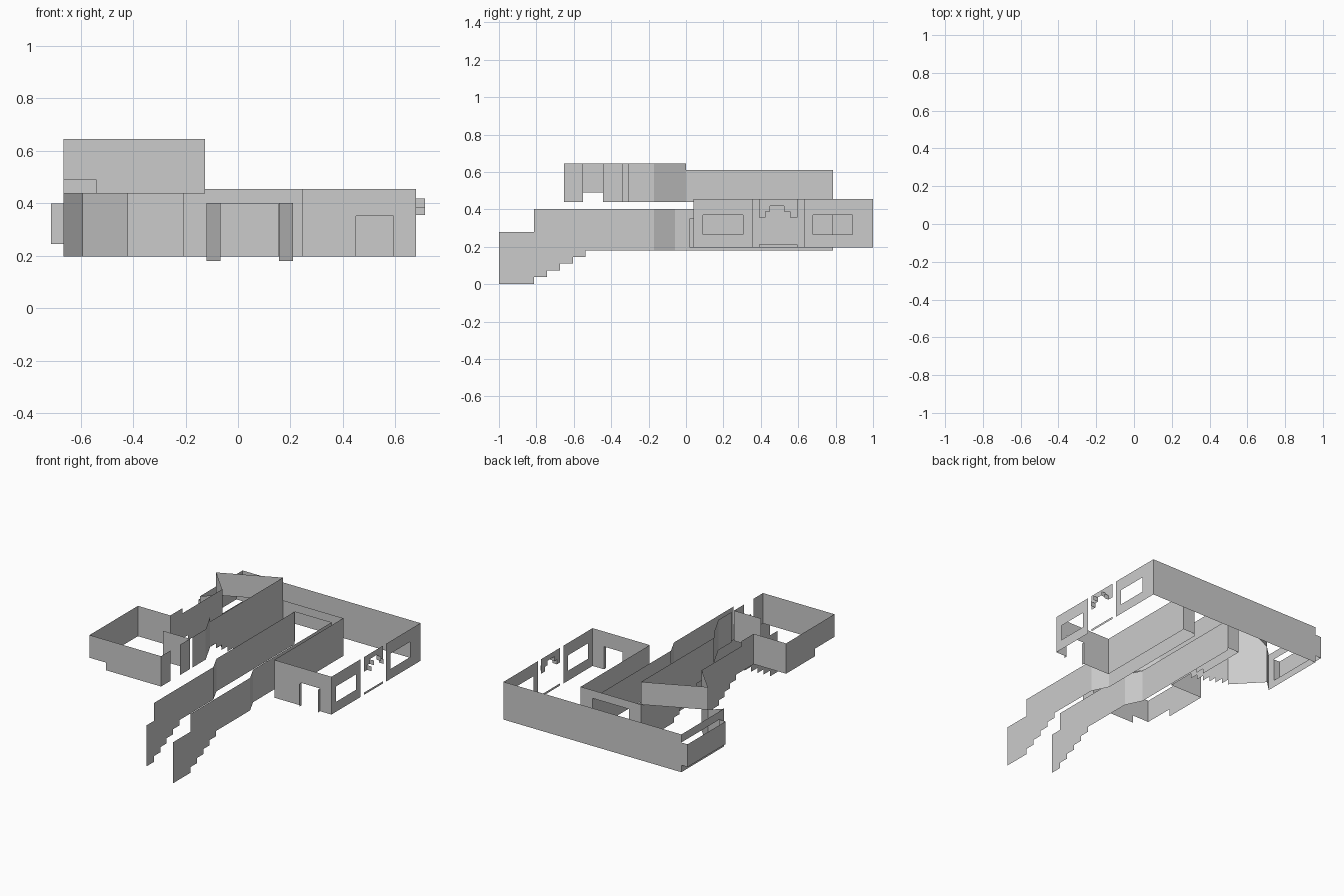
import bpy, bmesh

if "Cube" in bpy.data.objects:
    bpy.data.objects.remove(bpy.data.objects["Cube"])

# Every part is a set of upright, zero-thickness faces: a plan line plus a profile.

def make(name, polys):
    bm = bmesh.new()
    for p in polys:
        bm.faces.new([bm.verts.new(v) for v in p])
    bmesh.ops.remove_doubles(bm, verts=bm.verts, dist=1e-4)
    me = bpy.data.meshes.new(name)
    bm.to_mesh(me)
    bm.free()
    ob = bpy.data.objects.new(name, me)
    bpy.context.collection.objects.link(ob)
    return ob

def quad(a, b, z0, z1):
    return [(*a, z0), (*b, z0), (*b, z1), (*a, z1)]

def along_y(x, profile):
    return [(x, y, z) for y, z in profile]

def along_x(y, profile):
    return [(x, y, z) for x, z in profile]

def path(pts, z0, z1):
    return [quad(a, b, z0, z1) for a, b in zip(pts, pts[1:])]

def window(x, y0, y1, hy0, hy1, hz0, hz1, z0, z1):
    """Panel in the plane x with a rectangular hole."""
    return [quad((x, y0), (x, hy0), z0, z1), quad((x, hy1), (x, y1), z0, z1),
            quad((x, hy0), (x, hy1), z0, hz0), quad((x, hy0), (x, hy1), hz1, z1)]

def stairs(y, z, dy, dz, n):
    """Stepped edge points: rise dz, then run dy, n times."""
    pts = []
    for i in range(n):
        z += dz
        pts += [(y, z), (y + dy, z)]
        y += dy
    return pts

F, T = 0.197, 0.455            # main floor and wall top
L, R = -0.665, 0.678           # left and right outer walls

# Rear hall: back wall, left bay, side walls
make("back_wall", [quad((L, 1), (R, 1), F, T)])
make("left_bay", path([(L, 1), (-0.712, 1), (-0.712, 0.59), (L, 0.59)], 0.245, 0.40))
make("left_wall", [quad((L, 1), (L, 0.59), 0.40, T), quad((L, 1), (L, 0.59), F, 0.245)]
     + path([(L, 0.59), (L, 0.54), (-0.592, 0.61)], F, T))

# Right wall with two windows and a stepped arch between them
for i, (y0, y1, h0, h1) in enumerate([(0.04, 0.355, 0.09, 0.305), (0.63, 1, 0.68, 0.89)]):
    make(f"right_wall_{i}", window(R, y0, y1, h0, h1, 0.265, 0.37, F, T))
arch = [(0.39, 0.355), (0.425, 0.355), (0.425, 0.387), (0.45, 0.387), (0.45, 0.418),
        (0.525, 0.418), (0.525, 0.387), (0.555, 0.387), (0.555, 0.355), (0.595, 0.355)]
make("arch_panel", [along_y(R, arch + [(0.595, T), (0.39, T)])])
make("arch_risers", [quad((R, y), (0.712, y), z0, z1)
                     for ys, z0, z1 in [((0.425, 0.555), 0.355, 0.387), ((0.45, 0.525), 0.387, 0.418)]
                     for y in ys])
make("arch_sill", [quad((R, 0.39), (R, 0.595), F, 0.212)])

# Front wall with door opening and jambs
make("front_wall", [along_x(0.04, [(0.246, F), (0.45, F), (0.45, 0.352), (0.592, 0.352),
                                   (0.592, F), (R, F), (R, T), (0.246, T)])])
make("door_jambs", [quad((x, 0.02), (x, 0.04), F, 0.352) for x in (0.45, 0.592)])
make("inner_side_wall", [quad((0.246, 0.04), (0.246, 0.785), F, T)])
make("inner_cross_wall", [along_x(0.785, [(-0.21, F), (-0.12, F), (-0.12, 0.40), (0.155, 0.40),
                                          (0.155, F), (0.246, F), (0.246, T), (-0.21, T)])])

# Entry stair: stepped side walls that jog left into a corridor
for side, x, y0 in (("left", -0.067, -0.89), ("right", 0.21, -1.0)):
    steps = stairs(-0.812, 0.004, 0.069, 0.035, 4)
    prof = [(y0, 0.004 if y0 > -1 else 0.0), (-0.812, 0.0)] + steps
    prof = [(y0, 0.0), (-0.812, 0.0)] + steps
    prof += [(steps[-1][0], 0.18), (-0.17, 0.18), (-0.17, 0.402), (-0.812, 0.402),
             (-0.812, 0.28), (y0, 0.28)]
    make(f"entry_stair_{side}", [along_y(x, prof)]
         + path([(x, -0.17), (x - 0.054, -0.06), (x - 0.054, 0.785)], 0.18, 0.402))

# Upper stair: walls whose lower edge climbs to the upper room
B, U = 0.438, 0.645            # upper floor and wall top
rise = stairs(0.43, F, -0.0615, (B - F) / 7, 7)
for side, x, back in (("left", -0.42, 0.43), ("right", -0.21, 0.785)):
    make(f"upper_stair_{side}", [along_y(x, [(back, 0.61), (back, F)]
         + ([(0.43, F)] if back > 0.43 else []) + rise[:-1] + [(0.0, B), (0.0, 0.61)])])
make("stair_foot_diagonal", [quad((-0.42, 0.43), (-0.592, 0.61), F, 0.61)])
make("diagonal_header", [quad((-0.21, 0.785), (-0.592, 0.61), T, 0.61)])

# Upper room
make("upper_room_right", path([(-0.21, 0), (-0.125, -0.17), (-0.125, -0.31)], B, U))
make("upper_room_back", path([(-0.42, 0), (-0.42, -0.13), (L, -0.13)], B, U))
make("upper_room_left", [along_y(L, [(-0.13, B), (-0.44, B), (-0.44, 0.49), (-0.652, 0.49),
                                     (-0.652, U), (-0.13, U)])])
make("upper_room_front", [along_x(-0.652, [(L, 0.49), (-0.54, 0.49), (-0.54, B), (-0.125, B),
                                           (-0.125, U), (L, U)])]
     + [quad((-0.125, -0.652), (-0.125, -0.55), B, U)])
make("upper_partition", path([(-0.125, -0.445), (-0.125, -0.34), (-0.33, -0.34)], B, U))
